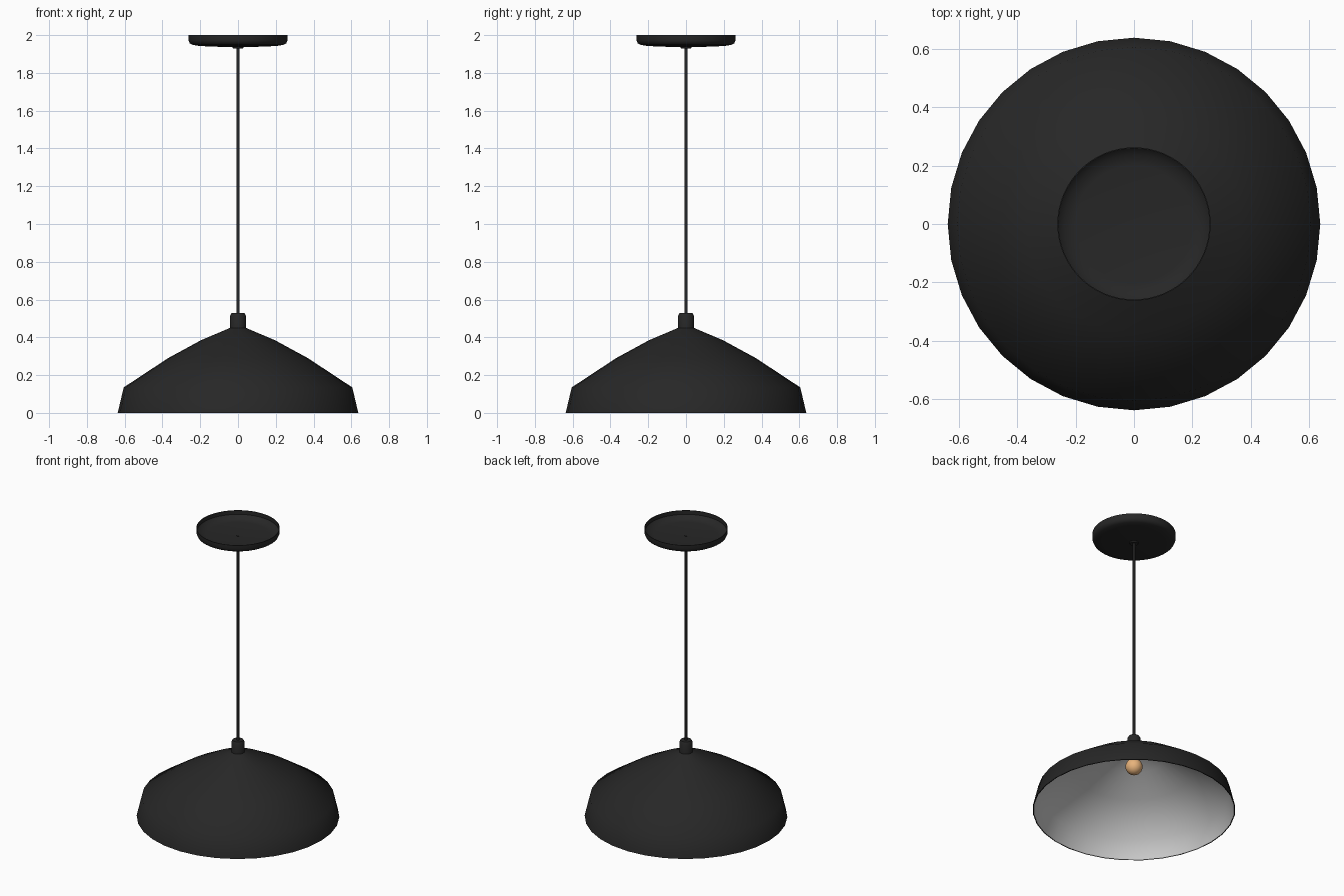
import bpy, bmesh, math

if "Cube" in bpy.data.objects:
    bpy.data.objects.remove(bpy.data.objects["Cube"])

def material(name, rgb):
    m = bpy.data.materials.new(name)
    m.diffuse_color = (*rgb, 1)
    m.use_nodes = True
    m.node_tree.nodes["Principled BSDF"].inputs["Base Color"].default_value = m.diffuse_color
    return m

black = material("matte_black", (0.02, 0.02, 0.02))
white = material("inner_white", (0.8, 0.8, 0.8))
amber = material("warm_glass", (0.8, 0.45, 0.2))

def lathe(name, profile, sides, mat, angle=60, flip=False):
    """Revolve (radius, z) points, listed bottom to top on the outside, about z."""
    bm = bmesh.new()
    rings = []
    for r, z in profile:
        if r == 0:
            rings.append([bm.verts.new((0, 0, z))] * sides)
        else:
            rings.append([bm.verts.new((r * math.cos(2 * math.pi * i / sides),
                                        r * math.sin(2 * math.pi * i / sides), z))
                          for i in range(sides)])
    for a, b in zip(rings, rings[1:]):
        for i in range(sides):
            j = (i + 1) % sides
            quad = list(dict.fromkeys((a[i], a[j], b[j], b[i])))
            bm.faces.new(quad[::-1] if flip else quad)
    mesh = bpy.data.meshes.new(name)
    bm.to_mesh(mesh)
    bm.free()
    mesh.materials.append(mat)
    ob = bpy.data.objects.new(name, mesh)
    bpy.context.collection.objects.link(ob)
    bpy.ops.object.select_all(action='DESELECT')
    ob.select_set(True)
    bpy.context.view_layer.objects.active = ob
    bpy.ops.object.shade_smooth_by_angle(angle=math.radians(angle))
    return ob

# Shade: black outer shell with rim, pale inner lining
outer = [(0.637, 0), (0.605, 0.135), (0.37, 0.29), (0.195, 0.385), (0.035, 0.453)]
lining = [(0.631, 0), (0.599, 0.131), (0.367, 0.284), (0.193, 0.379), (0.03, 0.446)]
lathe("shade_outer", [lining[0]] + outer, 32, black)
lathe("shade_lining", lining + [(0, 0.446)], 32, white, flip=True)

# Cap on top of the shade
lathe("shade_cap", [(0, 0.44), (0.042, 0.44), (0.042, 0.515), (0.034, 0.53), (0, 0.53)],
      32, black, 40)

# Bulb with socket
lathe("socket", [(0, 0.375), (0.027, 0.375), (0.027, 0.447)], 24, black, 40)
bulb = [(0, 0.258)]
bulb += [(0.054 * math.sin(math.radians(t)), 0.312 - 0.054 * math.cos(math.radians(t)))
         for t in range(20, 141, 20)]
bulb += [(0.024, 0.376)]
lathe("bulb", bulb, 24, amber)

# Cord
lathe("cord", [(0, 0.52), (0.008, 0.52), (0.008, 1.945), (0, 1.945)], 12, black, 40)

# Ceiling canopy: shallow dish, open at the top
lathe("canopy", [(0, 1.936), (0.1, 1.938), (0.2, 1.942), (0.24, 1.948), (0.256, 1.957),
                 (0.262, 1.972), (0.262, 2.0), (0.258, 2.0), (0.258, 1.973),
                 (0.238, 1.952), (0.2, 1.946), (0, 1.942)], 64, black, 40)

# Cord grip under the canopy
lathe("cord_grip", [(0, 1.93), (0.026, 1.93), (0.032, 1.94)], 24, black, 40)
